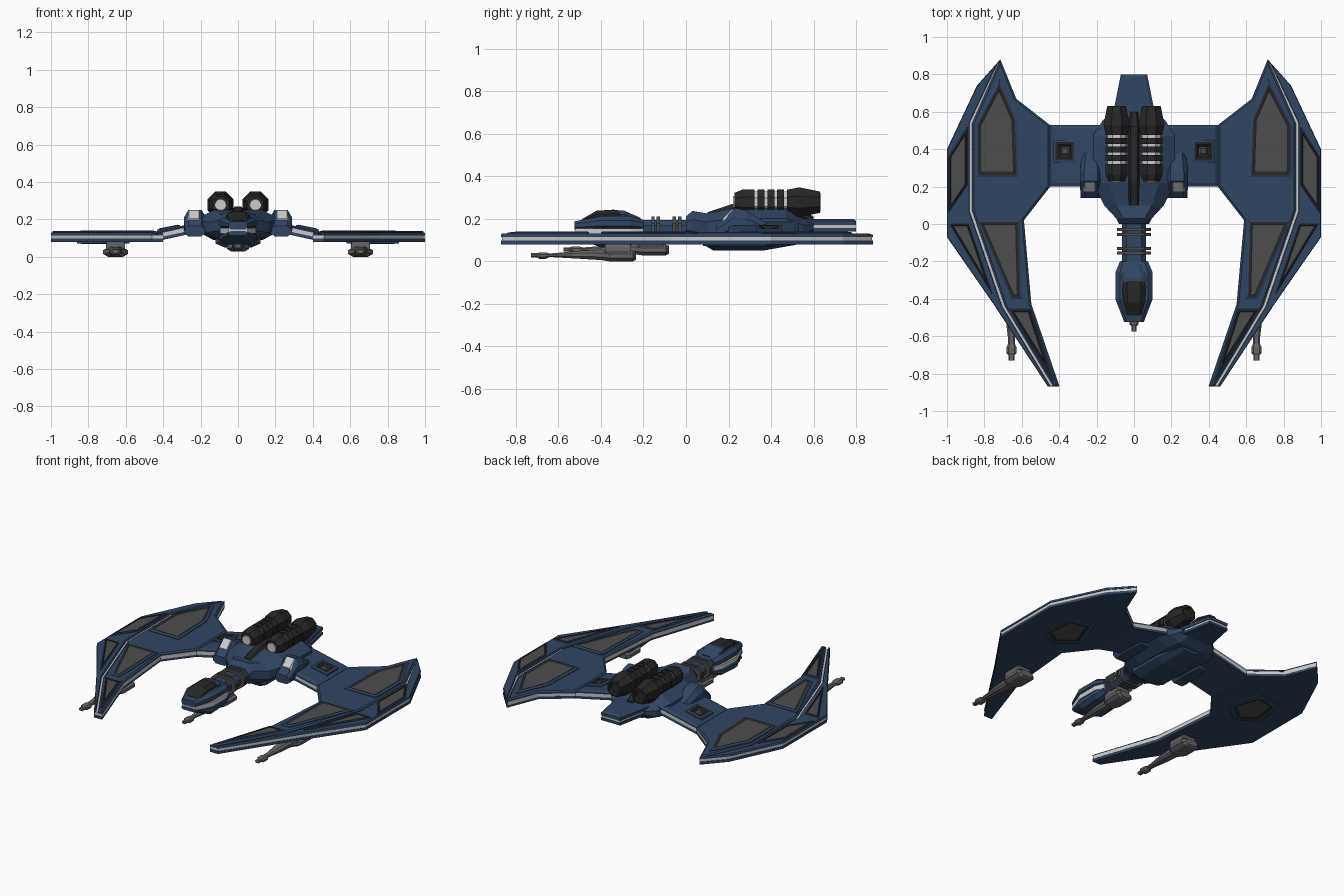
import bpy, bmesh, math

if "Cube" in bpy.data.objects:
    bpy.data.objects.remove(bpy.data.objects["Cube"])

COLORS = {"blue": (0.03, 0.06, 0.125), "black": (0.02, 0.02, 0.02), "panel": (0.075, 0.075, 0.075),
          "light": (0.55, 0.55, 0.55), "gun": (0.13, 0.13, 0.13)}
NAMES = list(COLORS)
MATS = []
for n, c in COLORS.items():
    m = bpy.data.materials.new(n)
    m.diffuse_color = (*c, 1)
    m.use_nodes = True
    m.node_tree.nodes["Principled BSDF"].inputs["Base Color"].default_value = m.diffuse_color
    MATS.append(m)


def finish(name, bm, mirror):
    bmesh.ops.recalc_face_normals(bm, faces=bm.faces)
    me = bpy.data.meshes.new(name)
    bm.to_mesh(me)
    bm.free()
    for m in MATS:
        me.materials.append(m)
    ob = bpy.data.objects.new(name, me)
    bpy.context.collection.objects.link(ob)
    if mirror:
        ob.modifiers.new("mirror", 'MIRROR').use_mirror_merge = False
    return ob


def slab(name, pts, z0, z1, mat="blue", steps=(), tilt=0.0, mirror=True):
    """Flat outline raised from z0 to z1; steps = (inset, depth, rim mat, inner mat)."""
    bm = bmesh.new()
    lo = [bm.verts.new((x, y, z0 + (0.45 - x) * tilt)) for x, y in pts]
    hi = [bm.verts.new((x, y, z1 + (0.45 - x) * tilt)) for x, y in pts]
    n = len(pts)
    bm.faces.new(lo)
    top = bm.faces.new(hi)
    for i in range(n):
        bm.faces.new((lo[i], lo[(i + 1) % n], hi[(i + 1) % n], hi[i]))
    for f in bm.faces:
        f.material_index = NAMES.index(mat)
    bmesh.ops.recalc_face_normals(bm, faces=bm.faces)
    for t, d, rim, inner in steps:
        r = bmesh.ops.inset_region(bm, faces=[top], thickness=t, depth=d, use_even_offset=True)
        for f in r["faces"]:
            f.material_index = NAMES.index(rim)
        top.material_index = NAMES.index(inner)
    return finish(name, bm, mirror)


def skin(name, rings, mat, mirror):
    bm = bmesh.new()
    vs = [[bm.verts.new(p) for p in r] for r in rings]
    n = len(vs[0])
    bm.faces.new(vs[0])
    bm.faces.new(vs[-1])
    for a, b in zip(vs, vs[1:]):
        for i in range(n):
            bm.faces.new((a[i], a[(i + 1) % n], b[(i + 1) % n], b[i]))
    for f in bm.faces:
        f.material_index = NAMES.index(mat)
    return finish(name, bm, mirror)


def loft(name, secs, mat="blue", cx=0.0, c=0.6, k=0.3):
    """Chamfered sections along y: (y, half width, bottom z, top z)."""
    rings = []
    for y, w, a, b in secs:
        h = (b - a) * k
        half = [(w * c, b), (w, b - h), (w, a + h), (w * c, a)]
        rings.append([(cx + x, y, z) for x, z in half] + [(cx - x, y, z) for x, z in reversed(half)])
    return skin(name, rings, mat, cx != 0)


def lathe(name, prof, mat, cx, cz, n=8):
    rings = [[(cx + r * math.cos(math.tau * (i + .5) / n), y, cz + r * math.sin(math.tau * (i + .5) / n))
              for i in range(n)] for y, r in prof]
    return skin(name, rings, mat, True)


# Wing: lower plate, light strip, and top plate split by a groove
outline = [(.715, .88), (.84, .74), (1, .40), (1, -.07), (.75, -.43), (.46, -.87), (.40, -.87),
           (.55, -.43), (.59, .02), (.45, .20), (.45, .53), (.63, .67)]
groove_in = [(.865, .54), (.865, .07), (.69, -.44), (.43, -.87)]
groove_out = [(.445, -.87), (.705, -.44), (.88, .07), (.88, .54)]
slab("wing_lower_plate", outline, .08, .097)
slab("wing_light_strip", [(x * .997, y * .995) for x, y in outline], .095, .118, "light")
slab("wing_top_inner", outline[:1] + groove_in + outline[6:], .115, .124, steps=[(.01, .008, "blue", "blue")])
slab("wing_top_outer", [(.725, .868)] + outline[1:6] + groove_out, .115, .125, steps=[(.003, .005, "blue", "blue")])

# Wing roots rising toward the body
root = [(.15, .20), (.45, .20), (.45, .53), (.15, .53)]
for nm, a, b, mt in (("lower", .08, .097, "blue"), ("strip", .095, .118, "light")):
    slab("wing_root_" + nm, root, a, b, mt, tilt=.22)
slab("wing_root_top", root, .115, .125, steps=[(.02, .008, "blue", "blue")], tilt=.22)
slab("root_hatch", [(.31, .33), (.43, .33), (.43, .45), (.31, .45)], .12, .143, tilt=.2,
     steps=[(.012, .003, "blue", "black"), (.014, 0, "black", "black"), (.012, -.01, "black", "panel"),
            (.008, .006, "panel", "panel")])

# Recessed grey wing panels with black frames
panels = {
    "rear_panel": ([(.72, .78), (.625, .56), (.615, .25), (.84, .25), (.85, .30), (.85, .53)], .131, .012),
    "front_panel": ([(.84, .02), (.61, .02), (.60, -.40), (.66, -.40)], .131, .01),
    "tip_panel": ([(.67, -.455), (.555, -.455), (.43, -.84)], .130, .006),
    "outer_rear_panel": ([(.89, .52), (.992, .36), (.992, .06), (.89, .21)], .129, .005),
    "outer_front_panel": ([(.985, .0), (.885, .0), (.755, -.38)], .129, .004)}
for nm, (pts, z, t) in panels.items():
    slab(nm, pts, z - .01, z + .005,
         steps=[(t, .005, "blue", "black"), (t, 0, "black", "black"), (t * .6, -.004, "black", "panel")])
slab("underside_panel", [(.58, .20), (.66, .42), (.84, .38), (.86, .16), (.72, .08)], .085, .072,
     steps=[(.03, .003, "blue", "black"), (.02, -.004, "black", "panel")])

# Fuselage, belly and shoulders
loft("fuselage", [(0, .08, .12, .21), (.03, .095, .1, .237), (.1, .16, .09, .225), (.22, .22, .09, .25),
                  (.47, .22, .09, .25), (.55, .17, .1, .2), (.6, .12, .13, .19)])
loft("belly", [(.08, .07, .08, .12), (.13, .12, .05, .12), (.36, .12, .05, .12), (.53, .07, .08, .12)])
loft("shoulder", [(.14, .055, .11, .165), (.23, .06, .11, .25), (.28, .06, .11, .24), (.38, .045, .11, .18)], cx=.23)
loft("shoulder_window", [(.175, .034, .16, .204), (.222, .034, .2, .249)], "light", cx=.235, c=.8)
loft("spine", [(.1, .03, .2, .23), (.22, .03, .2, .27), (.52, .03, .2, .27), (.6, .02, .18, .21)], "black")

# Tail plate in layers
tail = [(-.07, .80), (.07, .80), (.13, .50), (-.13, .50)]
slab("tail_lower", tail, .14, .157, mirror=False)
slab("tail_strip", [(x * .95, y * .995) for x, y in tail], .155, .172, "light", mirror=False)
slab("tail_top", tail, .17, .19, steps=[(.015, .01, "blue", "blue")], mirror=False)

# Twin engines with light bands showing between dark rings
EX, EZ = .093, .278
lathe("engine_core", [(.25, .054), (.5, .054)], "light", EX, EZ)
lathe("engine_nose", [(.228, .048), (.265, .064), (.322, .064)], "black", EX, EZ)
for i in range(3):
    y = .337 + i * .046
    lathe("engine_ring", [(y, .064), (y + .032, .064)], "black", EX, EZ)
lathe("engine_bell", [(.475, .064), (.50, .068), (.53, .076), (.63, .054), (.632, .042), (.61, .036)], "black", EX, EZ)
lathe("engine_lens", [(.222, .03), (.24, .034)], "light", EX, EZ, 12)

# Neck with paired rings
loft("neck", [(.03, .065, .11, .195), (-.22, .065, .11, .195)])
for y in (-.03, -.055, -.13, -.155):
    loft("neck_ring", [(y - .008, .09, .1, .21), (y + .008, .09, .1, .21)], "panel")

# Cockpit head, canopy
plan = [(-.20, .075), (-.26, .1), (-.40, .1), (-.525, .052)]
tops, bots = (.195, .212, .212, .188), (.1, .075, .065, .115)
loft("head_upper", [(y, w, .147, t) for (y, w), t in zip(plan, tops)], c=.75)
loft("head_strip", [(y * .995, w * .97, .125, .155) for y, w in plan], "light", c=1)
loft("head_lower", [(y, w, b, .137) for (y, w), b in zip(plan, bots)], c=.75)
loft("canopy_hood", [(-.215, .04, .18, .205), (-.29, .066, .18, .238), (-.31, .066, .18, .238)])
loft("canopy", [(-.29, .055, .18, .236), (-.34, .062, .18, .243), (-.42, .058, .18, .238), (-.49, .042, .18, .198)], "black")


# Guns under the wings and the head
def gun(name, cx, dy, dz, s=1.0):
    secs = [(-.235, .045, .008, .045), (-.25, .066, 0, .05), (-.36, .066, 0, .05), (-.40, .036, .006, .055),
            (-.50, .032, .012, .05), (-.60, .02, .018, .04), (-.64, .018, .02, .037), (-.66, .028, .012, .042),
            (-.69, .028, .012, .042), (-.70, .016, .018, .038), (-.73, .016, .018, .038)]
    loft(name, [(y + dy, w * s, a + dz, b + dz) for y, w, a, b in secs], "gun", cx)
    loft(name + "_mount", [(-.26 + dy, .05 * s, .03 + dz, .085 + dz), (-.38 + dy, .05 * s, .03 + dz, .085 + dz)],
         "gun", cx, c=.85)


gun("wing_gun", .655, 0, 0)
gun("head_gun", 0, .155, .028, .9)
